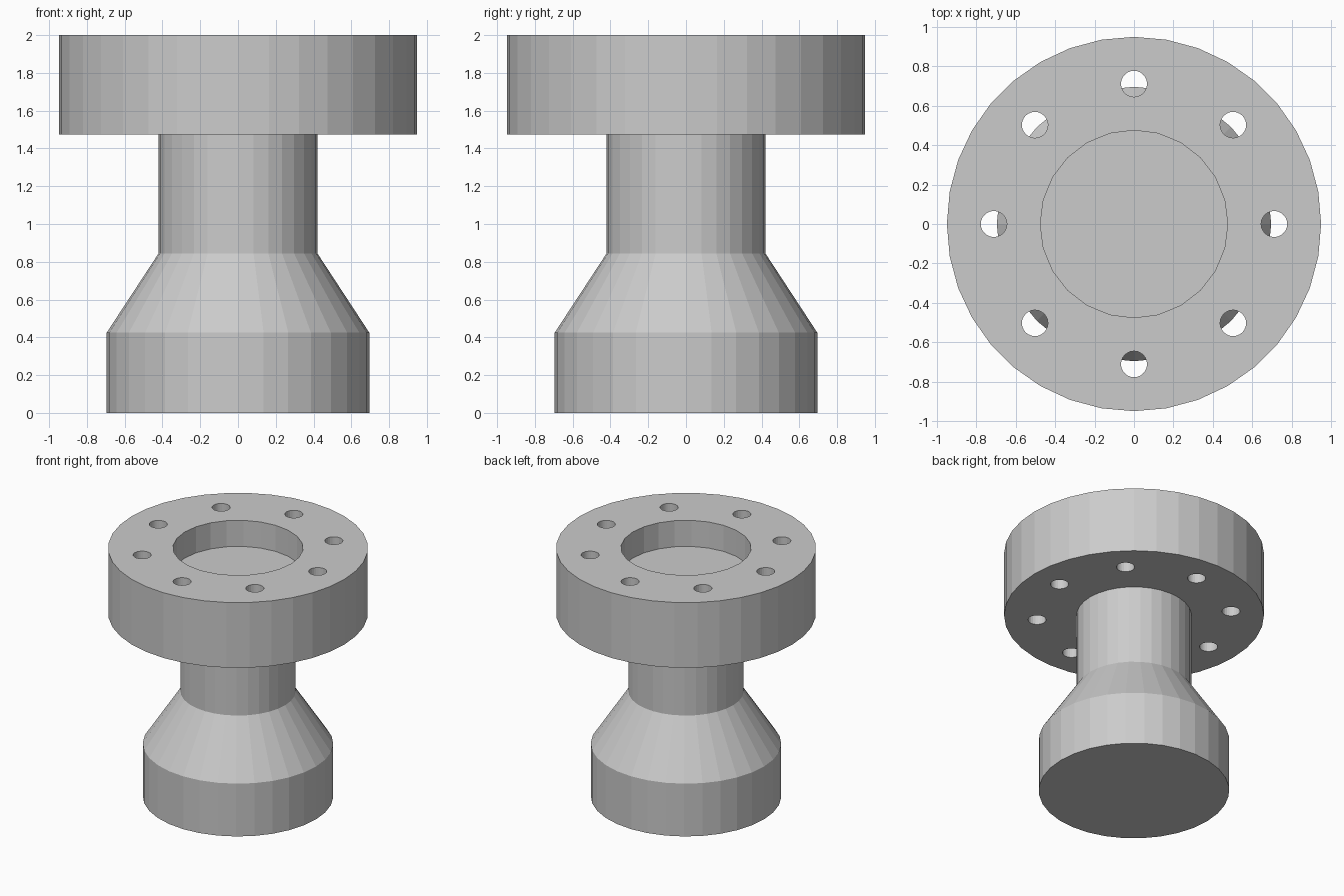
import bpy
import bmesh
from math import cos, sin, tau

default = bpy.data.objects.get("Cube")
if default:
    bpy.data.objects.remove(default, do_unlink=True)

GREY = (0.6, 0.6, 0.6, 1)
steel = bpy.data.materials.new("steel grey")
steel.use_nodes = True
steel.diffuse_color = GREY
steel.node_tree.nodes["Principled BSDF"].inputs["Base Color"].default_value = GREY


def lathe(name, rings, sides):
    """Closed turned solid from (radius, height) rings, capped at both ends."""
    bm = bmesh.new()
    loops = [[bm.verts.new((r * cos(tau * i / sides), r * sin(tau * i / sides), z))
              for i in range(sides)] for r, z in rings]
    for low, high in zip(loops, loops[1:]):
        for i in range(sides):
            j = (i + 1) % sides
            bm.faces.new((low[i], low[j], high[j], high[i]))
    bm.faces.new(loops[0][::-1])
    bm.faces.new(loops[-1])
    mesh = bpy.data.meshes.new(name)
    bm.to_mesh(mesh)
    bm.free()
    mesh.materials.append(steel)
    obj = bpy.data.objects.new(name, mesh)
    bpy.context.collection.objects.link(obj)
    return obj


def cut(target, cutter):
    """Subtract a cutter and keep it hidden."""
    mod = target.modifiers.new("cut " + cutter.name, "BOOLEAN")
    mod.operation = "DIFFERENCE"
    mod.solver = "EXACT"
    mod.object = cutter
    cutter.hide_render = True
    cutter.hide_set(True)


# Pedestal: straight foot, tapered shoulder and neck
lathe("pedestal", [(0.695, 0), (0.695, 0.425), (0.42, 0.845), (0.42, 1.6)], 32)

# Thick flange
flange = lathe("flange", [(0.948, 1.475), (0.948, 2)], 36)

# Round recess in the top
cut(flange, lathe("recess_cutter", [(0.475, 1.79), (0.475, 2.1)], 24))

# Ring of eight through holes
HOLES = 8
for k in range(HOLES):
    hole = lathe(f"bolt_hole_cutter_{k + 1}", [(0.066, 1.4), (0.066, 2.1)], 24)
    angle = tau * k / HOLES
    hole.location = (0.71 * cos(angle), 0.71 * sin(angle), 0)
    cut(flange, hole)
